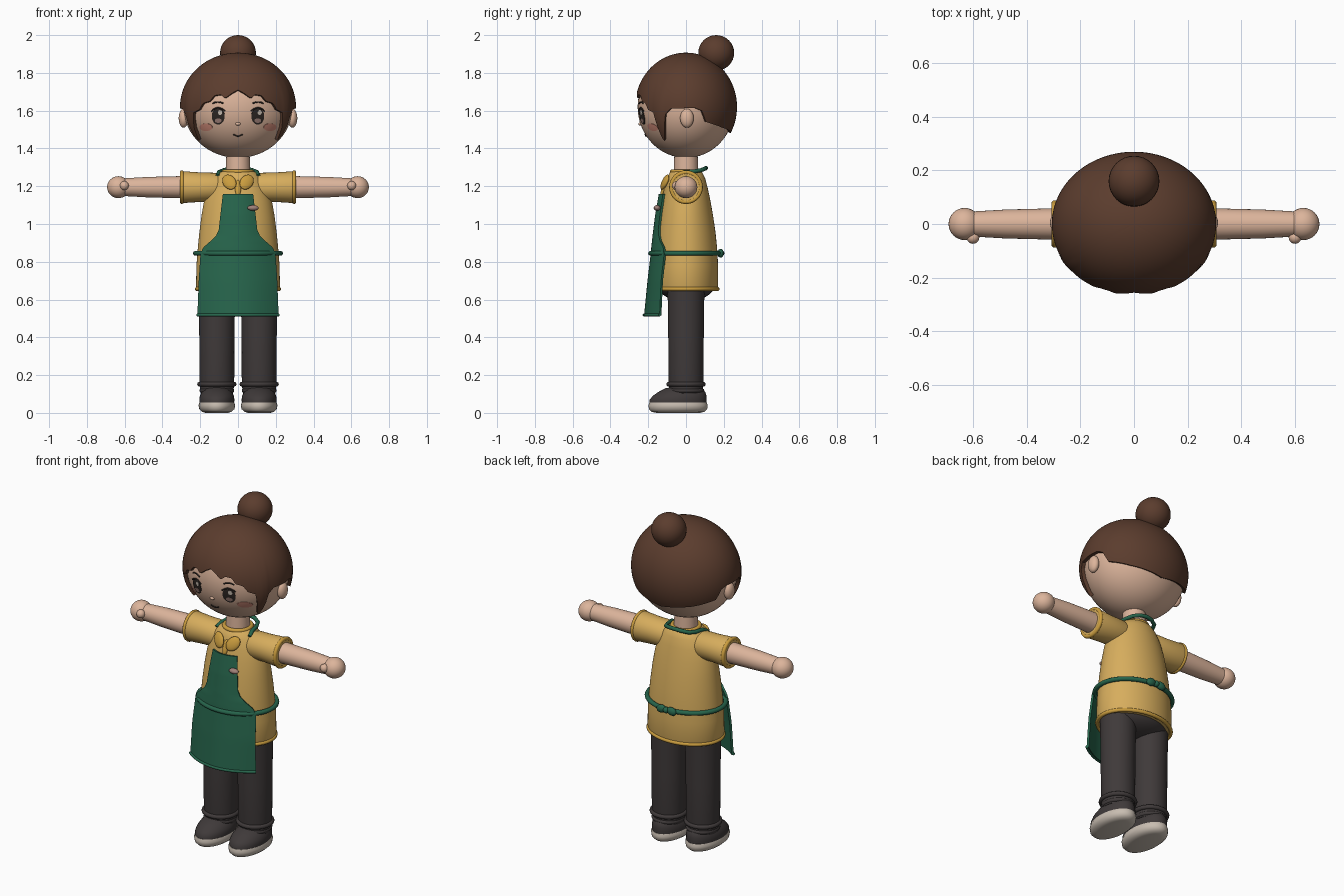
import bpy, bmesh, math
from math import sin, cos, pi, radians, sqrt, acos
from mathutils import Vector, Matrix, Euler

if "Cube" in bpy.data.objects:
    bpy.data.objects.remove(bpy.data.objects["Cube"])

COLOURS = {
    "skin": (.72, .46, .33), "hair_brown": (.105, .046, .027), "shirt_yellow": (.68, .42, .11),
    "trim_gold": (.60, .34, .05), "apron_green": (.02, .13, .072), "charcoal": (.05, .042, .042),
    "sole_cream": (.58, .51, .44), "blush": (.66, .27, .20), "eye_dark": (.028, .021, .018),
    "badge_grey": (.35, .22, .19)}
MATS = {}
for n, c in COLOURS.items():
    MATS[n] = bpy.data.materials.new(n)
    MATS[n].diffuse_color = (*c, 1)


def add(name, bm, mat, rot=None, loc=None):
    me = bpy.data.meshes.new(name)
    bm.to_mesh(me)
    bm.free()
    ob = bpy.data.objects.new(name, me)
    me.materials.append(MATS[mat])
    bpy.context.collection.objects.link(ob)
    if rot:
        ob.rotation_euler = rot
    if loc:
        ob.location = loc
    return ob


def ball(name, mat, loc, rad, rot=(0, 0, 0), n=32):
    bm = bmesh.new()
    bmesh.ops.create_uvsphere(bm, u_segments=n, v_segments=n // 2, radius=1)
    bmesh.ops.scale(bm, vec=rad, verts=bm.verts)
    return add(name, bm, mat, rot, loc)


def lathe(name, mat, rings, loc=(0, 0, 0), rot=(0, 0, 0), n=48):
    """Stack of elliptical rings (z, rx, ry) with closed ends."""
    bm = bmesh.new()
    loops = [[bm.verts.new((rx * cos(2 * pi * i / n), ry * sin(2 * pi * i / n), z))
              for i in range(n)] for z, rx, ry in rings]
    for a, b in zip(loops, loops[1:]):
        for i in range(n):
            bm.faces.new((a[i], a[(i + 1) % n], b[(i + 1) % n], b[i]))
    bm.faces.new(loops[0][::-1])
    bm.faces.new(loops[-1])
    return add(name, bm, mat, rot, loc)


def tube(name, mat, pts, r, closed=False):
    """Round cord swept through points, kept as a mesh."""
    cu = bpy.data.curves.new(name, "CURVE")
    cu.dimensions = "3D"
    cu.bevel_depth, cu.bevel_resolution, cu.use_fill_caps = r, 3, True
    sp = cu.splines.new("POLY")
    sp.points.add(len(pts) - 1)
    for p, q in zip(sp.points, pts):
        p.co = (*q, 1)
    sp.use_cyclic_u = closed
    tmp = bpy.data.objects.new(name + "_path", cu)
    bm = bmesh.new()
    bm.from_mesh(tmp.to_mesh())
    bpy.data.objects.remove(tmp)
    return add(name, bm, mat)


def ring(name, mat, c, rx, ry, r, n=64):
    return tube(name, mat, [(c[0] + rx * cos(2 * pi * i / n), c[1] + ry * sin(2 * pi * i / n), c[2])
                            for i in range(n)], r, True)


def sheet(name, mat, f, nu, nv, ref, thick):
    """Grid surface f(u, v) facing away from ref, thickened inwards."""
    bm = bmesh.new()
    g = [[bm.verts.new(f(i / nu, j / nv)) for j in range(nv + 1)] for i in range(nu + 1)]
    for i in range(nu):
        for j in range(nv):
            bm.faces.new((g[i][j], g[i + 1][j], g[i + 1][j + 1], g[i][j + 1]))
    bmesh.ops.remove_doubles(bm, verts=bm.verts, dist=1e-5)
    bm.normal_update()
    if sum(p.normal.dot(p.calc_center_median() - Vector(ref)) for p in bm.faces) < 0:
        bmesh.ops.reverse_faces(bm, faces=bm.faces)
    ob = add(name, bm, mat)
    m = ob.modifiers.new("thickness", "SOLIDIFY")
    m.thickness, m.offset = thick, -1
    bpy.context.view_layer.objects.active = ob
    bpy.ops.object.modifier_apply(modifier="thickness")
    return ob


def lerp(tab, x):
    for (x0, *a), (x1, *b) in zip(tab, tab[1:]):
        if x <= x1:
            t = (x - x0) / (x1 - x0)
            return [p + (q - p) * t for p, q in zip(a, b)]
    return list(tab[-1][1:])


# Head, neck, ears
HC, HR = 1.62, (.288, .256, .27)
ball("head", "skin", (0, 0, HC), HR, n=64)
lathe("neck", "skin", [(1.24, .066, .066), (1.42, .06, .06)])

# Hair cap with scalloped fringe, side locks and nape
LINE = [(0, 1.71), (7, 1.69), (13, 1.665), (18, 1.685), (25, 1.68), (29, 1.65), (37, 1.64),
        (42, 1.605), (50, 1.59), (53, 1.53), (57, 1.43), (62, 1.48), (66, 1.58), (72, 1.61),
        (100, 1.615), (108, 1.60), (114, 1.54), (140, 1.51), (180, 1.48)]


def hair(u, v):
    a = (u - .5) * 2 * pi
    d = abs(math.degrees(a))
    th = acos((lerp(LINE, d)[0] - HC) / .287) * v
    k = 1 + .03 * max(0, 1 - abs(d - 58) / 9) * max(0, v - .5) * 2
    return (.307 * k * sin(th) * sin(a), -.27 * k * sin(th) * cos(a), HC + .287 * cos(th))


sheet("hair_cap", "hair_brown", hair, 180, 28, (0, 0, HC), .02)
ball("hair_bun", "hair_brown", (0, .16, 1.906), (.095, .095, .094))
tie = ring("hair_tie", "trim_gold", (0, 0, 0), .05, .05, .012)
tie.location, tie.rotation_euler = (0, .135, 1.84), (radians(-28), 0, 0)


# Face details as thin plates following the head
def on_face(x, z, lift):
    return (x, -HR[1] * sqrt(max(0, 1 - (x / HR[0]) ** 2 - ((z - HC) / HR[2]) ** 2)) - lift, z)


def spot(name, mat, x, z, rx, rz, lift):
    def f(u, v):
        return on_face(x + rx * v * cos(2 * pi * u), z + rz * v * sin(2 * pi * u), lift)
    sheet(name, mat, f, 28, 4, (0, 0, HC), lift)


def stroke(name, x, z, w, h, r):
    pts = [on_face(x + w * t / 6, z + h * (1 - (t / 6) ** 2), .002) for t in range(-6, 7)]
    tube(name, "eye_dark", pts, r)


for s, side in ((-1, "right"), (1, "left")):
    ball(side + "_ear", "skin", (s * .288, .005, 1.56), (.026, .036, .05))
    spot(side + "_eye", "eye_dark", s * .105, 1.57, .034, .044, .003)
    spot(side + "_iris_glow", "badge_grey", s * .105, 1.547, .018, .012, .0045)
    spot(side + "_eye_glint", "sole_cream", s * .105 + .01, 1.59, .011, .013, .005)
    stroke(side + "_upper_lash", s * .105, 1.597, .036, .018, .004)
    stroke(side + "_eyebrow", s * .107, 1.638, .028, .008, .004)
    spot(side + "_cheek", "blush", s * .17, 1.512, .034, .02, .002)
ball("nose", "skin", on_face(0, 1.53, 0), (.014, .011, .009), n=16)
stroke("mouth", 0, 1.475, .024, -.01, .0035)

# Shirt, hem and neckline
lathe("shirt", "shirt_yellow", [(.65, .215, .165), (.67, .222, .17), (.78, .22, .17), (.87, .213, .165),
      (.95, .205, .157), (1.04, .194, .144), (1.12, .18, .13), (1.19, .158, .115),
      (1.24, .132, .102), (1.27, .104, .088), (1.285, .07, .07)], n=64)
ring("shirt_hem", "trim_gold", (0, 0, .656), .217, .167, .011)
ring("neckline", "trim_gold", (0, 0, 1.278), .073, .073, .012)
ball("placket", "trim_gold", (0, -.117, 1.19), (.016, .012, .045), (radians(-18), 0, 0))

for s, side in ((-1, "right"), (1, "left")):
    # Arms point outwards along x
    out, sh = (0, s * pi / 2, 0), (0, 0, 1.195)
    lathe(side + "_sleeve", "shirt_yellow", [(.06, .06, .06), (.12, .076, .08), (.2, .078, .078),
          (.29, .084, .084), (.305, .08, .08)], sh, out)
    cuff = ring(side + "_sleeve_cuff", "trim_gold", (0, 0, 0), .078, .078, .011)
    cuff.location, cuff.rotation_euler = (s * .297, 0, 1.195), out
    lathe(side + "_arm", "skin", [(.15, .06, .06), (.32, .058, .058), (.48, .054, .054),
          (.6, .047, .047), (.63, .045, .045)], sh, out)
    ball(side + "_hand", "skin", (s * .633, 0, 1.195), (.06, .06, .058))
    ball(side + "_thumb", "skin", (s * .602, -.05, 1.203), (.024, .024, .024), n=20)
    ball(side + "_collar_leaf", "trim_gold", (s * .046, -.112, 1.222), (.034, .014, .046),
         Euler((radians(-25), s * radians(38), 0)))
    # Legs, trouser cuffs and shoes
    x = s * .112
    lathe(side + "_trouser_leg", "charcoal", [(.1, .085, .085), (.15, .092, .092),
          (.4, .093, .094), (.7, .098, .098)], (x, 0, 0))
    ring(side + "_trouser_cuff", "charcoal", (x, 0, .152), .091, .091, .013)
    ring(side + "_ankle_fold", "charcoal", (x, 0, .118), .08, .085, .012)
    lathe(side + "_sole", "sole_cream", [(0, .06, .115), (.006, .078, .14), (.02, .093, .154),
          (.04, .097, .157), (.055, .092, .152)], (x, -.042, 0))
    # Shoe upper rises towards the heel
    shoe = lathe(side + "_shoe", "charcoal", [(.045, .091, .15), (.07, .093, .15), (.09, .09, .142),
                 (.11, .08, .125), (.13, .062, .098), (.14, .03, .05)], (x, -.042, 0))
    for v in shoe.data.vertices:
        v.co.y += max(0, v.co.z - .075) * .55
ball("hips", "charcoal", (0, 0, .675), (.2, .15, .085))

# Apron: rows of (height, half width, centre y, edge y)
SKIRT = [(.515, .215, -.222, -.14), (.7, .208, -.204, -.132), (.85, .198, -.186, -.115)]
BIB = [(.85, .195, -.186, -.118), (.875, .185, -.184, -.12), (.91, .145, -.18, -.138),
       (.94, .115, -.177, -.145), (.97, .102, -.173, -.147), (1.05, .093, -.163, -.138),
       (1.16, .08, -.144, -.122)]


def panel(tab):
    def f(u, v):
        z = tab[0][0] + (tab[-1][0] - tab[0][0]) * v
        w, yc, ye = lerp(tab, z)
        t = 2 * u - 1
        return (w * t, yc + (ye - yc) * t * t, z)
    return f


sheet("apron_skirt", "apron_green", panel(SKIRT), 24, 12, (0, 0, .7), .012)
sheet("apron_bib", "apron_green", panel(BIB), 20, 31, (0, 0, 1), .012)
tube("apron_hem", "apron_green", [panel(SKIRT)(i / 24, .01) for i in range(25)], .008)
ring("waist_tie", "apron_green", (0, -.005, .845), .225, .182, .013)
ball("tie_knot", "apron_green", (0, .185, .845), (.017, .018, .018), n=20)
for s, side in ((-1, "right"), (1, "left")):
    ball(side + "_tie_loop", "apron_green", (s * .034, .183, .845), (.03, .017, .023),
         (0, s * radians(12), 0), n=20)

# Neck strap resting on the shoulders and crossing behind the neck
strap = [(.108, -.045, 1.255), (.1, -.01, 1.275), (.092, .04, 1.278), (.075, .08, 1.285), (.04, .1, 1.293)]
tube("neck_strap", "apron_green", [(-x, y, z) for x, y, z in strap] + [(0, .106, 1.296)] + strap[::-1], .011)

# Name badge plate, left blank
ball("badge", "badge_grey", (.08, -.153, 1.085), (.03, .018, .015), n=24)

# Smooth shading with crisp edges
bpy.ops.object.select_all(action="DESELECT")
for ob in bpy.context.scene.objects:
    ob.select_set(True)
    bpy.context.view_layer.objects.active = ob
bpy.ops.object.shade_smooth_by_angle(angle=radians(40))

for m in bpy.data.materials:
    if m.users and not m.is_grease_pencil:
        m.use_nodes = True
        m.node_tree.nodes["Principled BSDF"].inputs["Base Color"].default_value = m.diffuse_color
